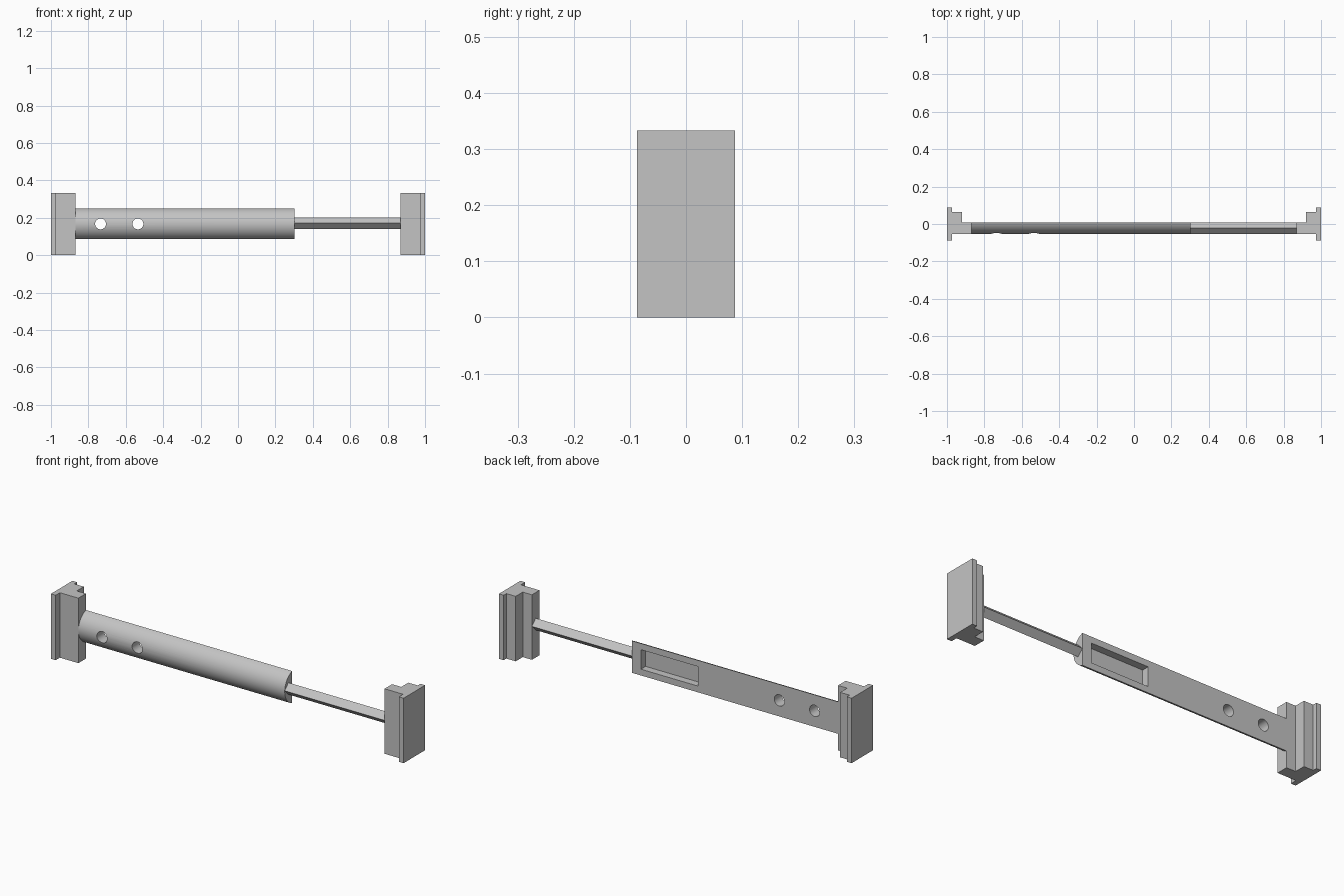
import bpy, bmesh, math
from mathutils import Matrix, Vector

if "Cube" in bpy.data.objects:
    bpy.data.objects.remove(bpy.data.objects["Cube"], do_unlink=True)

MID = 0.167        # height of the centre line
BACK, FRONT = 0.008, -0.053

grey = bpy.data.materials.new("plain grey")
grey.use_nodes = True
grey.diffuse_color = (0.55, 0.55, 0.55, 1)
grey.node_tree.nodes["Principled BSDF"].inputs["Base Color"].default_value = grey.diffuse_color


def prism(name, points, shift):
    """Extrude a closed outline along the shift vector."""
    bm = bmesh.new()
    face = bm.faces.new([bm.verts.new(p) for p in points])
    moved = bmesh.ops.extrude_face_region(bm, geom=[face])["geom"]
    verts = [v for v in moved if isinstance(v, bmesh.types.BMVert)]
    bmesh.ops.translate(bm, verts=verts, vec=Vector(shift))
    bmesh.ops.recalc_face_normals(bm, faces=bm.faces)
    mesh = bpy.data.meshes.new(name)
    bm.to_mesh(mesh)
    bm.free()
    mesh.materials.append(grey)
    obj = bpy.data.objects.new(name, mesh)
    bpy.context.collection.objects.link(obj)
    return obj


def cut(target, cutter):
    """Subtract a cutter from the target and discard it."""
    cutter.hide_render = True
    mod = target.modifiers.new("cut", "BOOLEAN")
    mod.operation = "DIFFERENCE"
    mod.solver = "EXACT"
    mod.object = cutter
    bpy.context.view_layer.objects.active = target
    bpy.ops.object.modifier_apply(modifier=mod.name)
    bpy.data.objects.remove(cutter, do_unlink=True)


# Stepped end brackets, mirrored across x
bracket = [(1, -0.087), (1, 0.087), (0.973, 0.087), (0.973, 0.065), (0.92, 0.065),
           (0.92, BACK), (0.868, BACK), (0.868, FRONT), (0.973, FRONT), (0.973, -0.087)]
for name, side in (("left_bracket", 1), ("right_bracket", -1)):
    prism(name, [(side * x, y, 0) for x, y in bracket], (0, 0, 0.333))

# Barrel: a circular segment with a flat back
half, depth = 0.082, BACK - FRONT
radius = (half ** 2 + depth ** 2) / (2 * depth)
centre_y = FRONT + radius
sweep = math.asin(half / radius)
steps = 32
arc = [sweep * (2 * i / steps - 1) for i in range(steps + 1)]
barrel = prism("barrel",
               [(-0.868, centre_y - radius * math.cos(a), MID + radius * math.sin(a)) for a in arc],
               (1.17, 0, 0))

# Two through holes
for x in (-0.735, -0.535):
    ring = [math.tau * i / 32 for i in range(32)]
    cut(barrel, prism("hole_cutter",
                      [(x + 0.029 * math.cos(a), -0.2, MID + 0.029 * math.sin(a)) for a in ring],
                      (0, 0.4, 0)))

# Rectangular pocket in the back
pocket = [(x, -0.03, MID + z) for x, z in ((-0.075, -0.05), (0.25, -0.05), (0.25, 0.05), (-0.075, 0.05))]
cut(barrel, prism("pocket_cutter", pocket, (0, 0.2, 0)))

bpy.ops.object.select_all(action="DESELECT")
barrel.select_set(True)
bpy.context.view_layer.objects.active = barrel
bpy.ops.object.shade_smooth_by_angle(angle=math.radians(30))

# Square rod standing on its edge
rod_y, r = (BACK + FRONT) / 2, (BACK - FRONT) / 2
prism("rod", [(0.302, rod_y + r * dy, MID + 0.004 + r * dz)
              for dy, dz in ((1, 0), (0, 1), (-1, 0), (0, -1))], (0.566, 0, 0))
